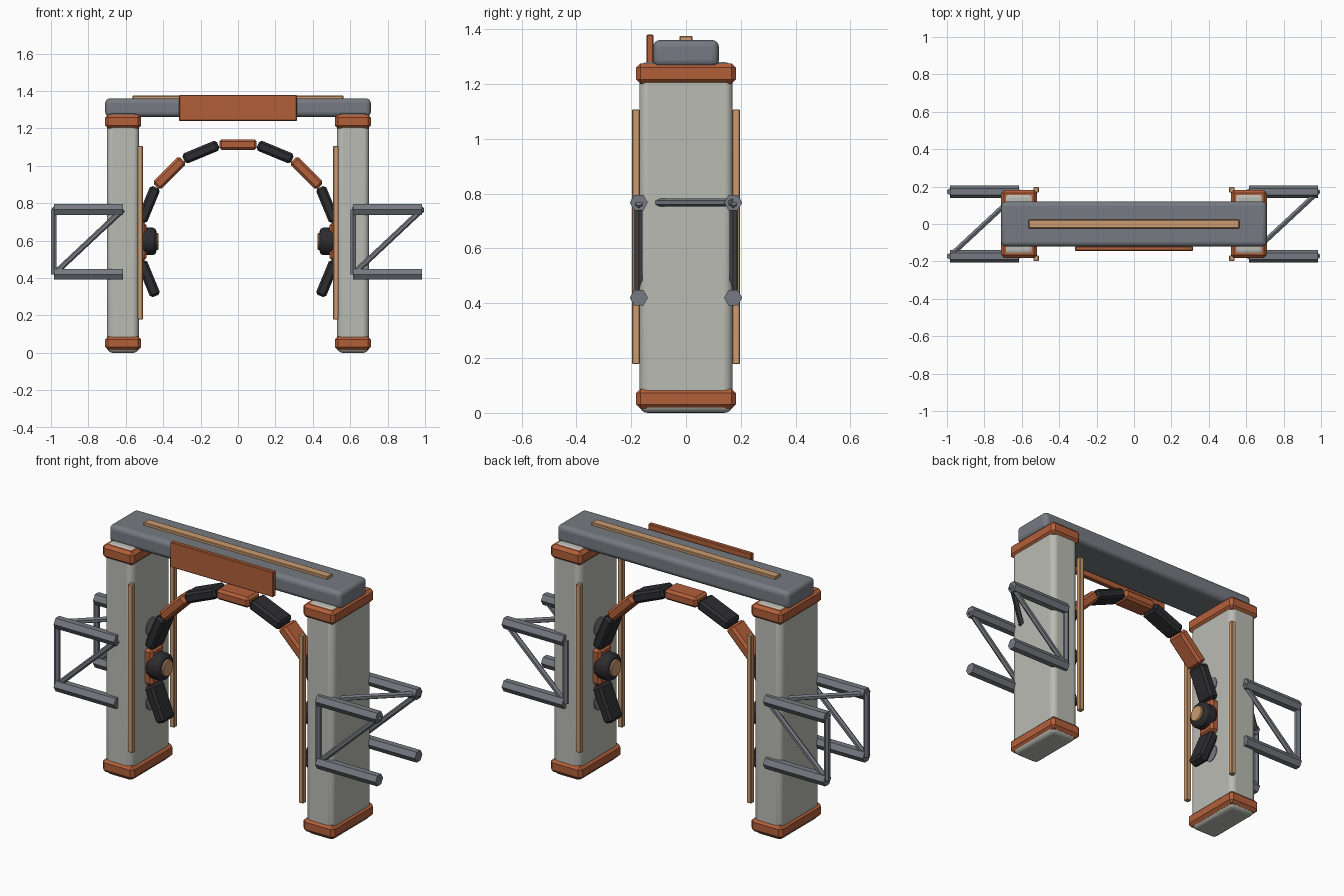
import bpy, math
from mathutils import Vector, Matrix

if "Cube" in bpy.data.objects:
    bpy.data.objects.remove(bpy.data.objects["Cube"])


def mat(name, c):
    m = bpy.data.materials.new(name)
    m.diffuse_color = (*c, 1)
    m.use_nodes = True
    m.node_tree.nodes["Principled BSDF"].inputs["Base Color"].default_value = m.diffuse_color
    return m


STONE = mat("pale_stone", (0.50, 0.50, 0.46))
RUST = mat("rust_orange", (0.45, 0.115, 0.042))
TAN = mat("tan_trim", (0.60, 0.33, 0.16))
STEEL = mat("steel_grey", (0.18, 0.195, 0.22))
BLACK = mat("charcoal", (0.026, 0.026, 0.03))


def finish(o, name, m, bevel=0, segs=1, smooth=False):
    o.name = name
    o.data.materials.append(m)
    if bevel:
        b = o.modifiers.new("bevel", 'BEVEL')
        b.width, b.segments = bevel, segs
        b.limit_method = 'ANGLE'
    if smooth:
        bpy.ops.object.shade_smooth_by_angle(angle=math.radians(35))
    return o


def box(name, lo, hi, m, bevel=0, segs=1, smooth=False):
    lo, hi = Vector(lo), Vector(hi)
    bpy.ops.mesh.primitive_cube_add(size=1)
    o = bpy.context.object
    o.data.transform(Matrix.Translation((lo + hi) / 2) @ Matrix.Diagonal((*(hi - lo), 1)))
    return finish(o, name, m, bevel, segs, smooth)


def rod(name, a, b, r, m, sides=6, bevel=0, segs=1, smooth=False):
    a, b = Vector(a), Vector(b)
    d = b - a
    bpy.ops.mesh.primitive_cylinder_add(vertices=sides, radius=r, depth=d.length)
    o = bpy.context.object
    rot = d.to_track_quat('Z', 'Y').to_matrix().to_4x4()
    o.data.transform(Matrix.Translation((a + b) / 2) @ rot)
    return finish(o, name, m, bevel, segs, smooth)


ZC, R = 0.595, 0.518   # arch centre height and radius

for s, side in ((-1, "left"), (1, "right")):
    def sbox(name, x0, x1, y0, y1, z0, z1, *rest):
        return box(f"{side}_{name}", (min(s * x0, s * x1), y0, z0),
                   (max(s * x0, s * x1), y1, z1), *rest)

    # pillar with its foot and head bands
    sbox("pillar", 0.53, 0.70, -0.17, 0.17, 0, 1.28, STONE, 0.03, 4, True)
    sbox("foot_band", 0.518, 0.71, -0.182, 0.182, 0.015, 0.088, RUST, 0.016)
    sbox("head_band", 0.518, 0.71, -0.182, 0.182, 1.20, 1.275, RUST, 0.016)

    # tan strips on the inner corners
    for y in (-0.183, 0.183):
        sbox("edge_strip", 0.509, 0.537, y - 0.014, y + 0.014, 0.178, 1.107, TAN, 0.003)

    # round hub on the arch and mounting discs on the pillar
    rod(side + "_hub", (s * 0.52, 0, 0.596), (s * 0.437, 0, 0.596), 0.073, BLACK, 16, 0.018, 2, True)
    rod(side + "_hub_cap", (s * 0.45, 0, 0.596), (s * 0.426, 0, 0.596), 0.046, TAN, 16, 0.004)
    for z in (0.39, 0.80):
        rod(side + "_mount_disc", (s * 0.54, 0, z), (s * 0.526, 0, z), 0.05, STEEL, 16)

    # outrigger truss: same layout on both sides, not mirrored
    x0, x1 = sorted((s * 0.615, s * 0.985))
    lo, hi = 0.42, 0.767
    for y in (-0.172, 0.172):
        for z in (lo, hi):
            t = rod(side + "_truss_tube", (0, 0, 0), (0, 0, x1 - x0), 0.033, STEEL)
            t.data.transform(Matrix.Translation((x0, y, z)) @ Matrix.Rotation(math.pi / 2, 4, 'X')
                             @ Matrix.Rotation(math.pi / 2, 4, 'Y'))
            ys = [v.co.y for v in t.data.vertices]
            zs = [v.co.z for v in t.data.vertices]
            if max(zs) - min(zs) > max(ys) - min(ys):   # points of the hexagon face sideways
                t.data.transform(Matrix.Translation((0, y, z)) @ Matrix.Rotation(math.pi / 6, 4, 'X')
                                 @ Matrix.Translation((0, -y, -z)))
        rod(side + "_truss_post", (x0, y, lo), (x0, y, hi), 0.017, STEEL)
        rod(side + "_truss_brace", (x0, y, lo), (x1, y, hi), 0.015, STEEL)
    rod(side + "_truss_cross_brace", (x0, -0.172, hi), (x1, 0.172, hi), 0.015, STEEL)

# lintel, its top strip and front panel
box("lintel", (-0.71, -0.12, 1.262), (0.71, 0.12, 1.36), STEEL, 0.025, 4, True)
box("lintel_strip", (-0.563, -0.023, 1.35), (0.563, 0.023, 1.375), TAN, 0.003)
box("front_panel", (-0.315, -0.144, 1.24), (0.315, -0.119, 1.38), RUST, 0.004)

# segmented arch, alternating colours
for i in range(-5, 6):
    a = i * math.pi / 8
    o = box("arch_segment", (-0.1, -0.055, -0.029), (0.1, 0.055, 0.029),
            BLACK if i % 2 else RUST, 0.013)
    o.data.transform(Matrix.Translation((R * math.sin(a), 0, ZC + R * math.cos(a)))
                     @ Matrix.Rotation(a, 4, 'Y'))
